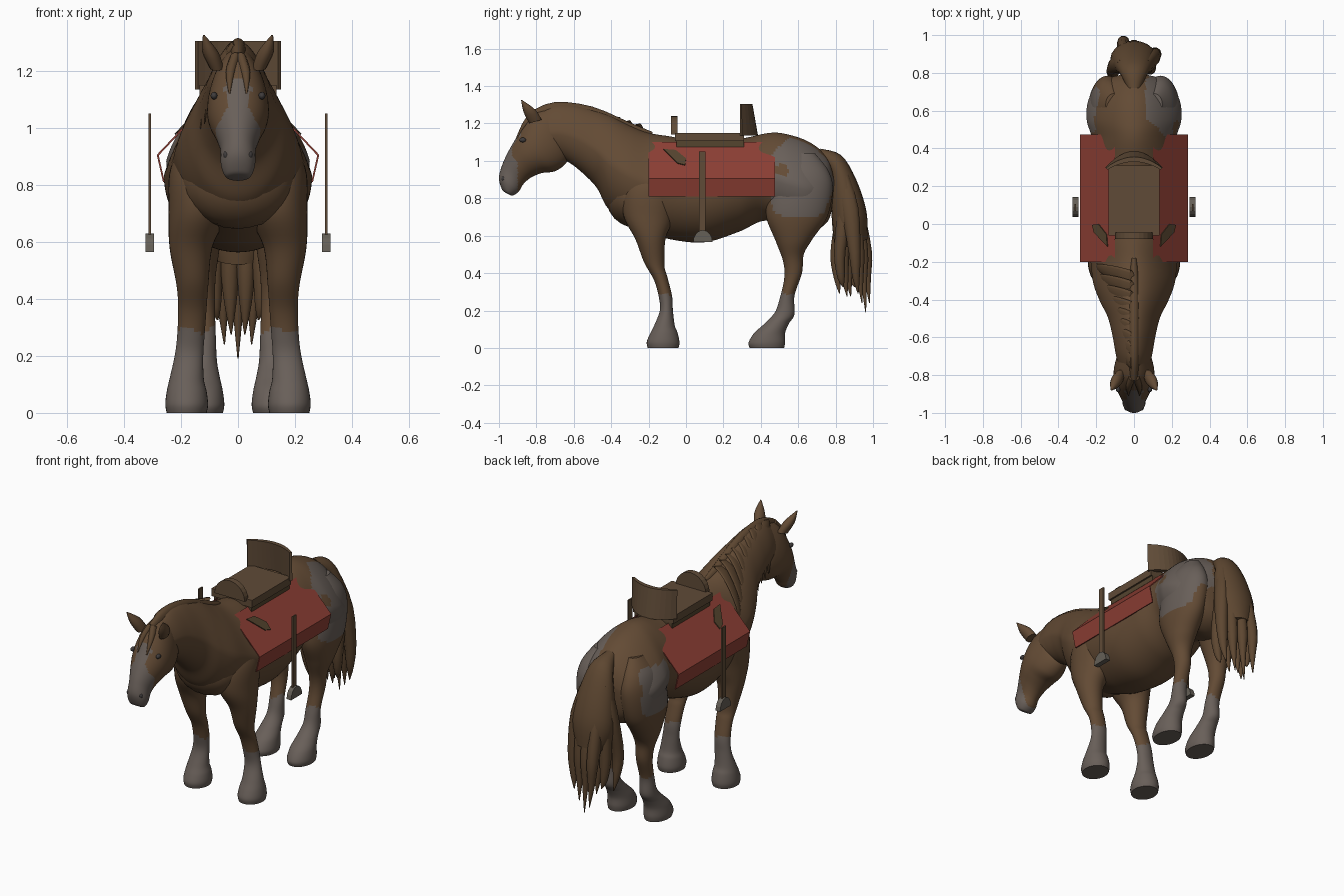
import bpy, bmesh, math
from mathutils import Vector

cube = bpy.data.objects.get("Cube")
if cube:
    bpy.data.objects.remove(cube, do_unlink=True)


def material(name, rgb):
    m = bpy.data.materials.new(name)
    m.use_nodes = True
    m.diffuse_color = (*rgb, 1)
    b = next(n for n in m.node_tree.nodes if n.type == 'BSDF_PRINCIPLED')
    b.inputs["Base Color"].default_value = (*rgb, 1)
    b.inputs["Roughness"].default_value = 0.9
    return m


coat = material("brown coat", (.125, .07, .035))
grey = material("grey markings", (.14, .115, .1))
hair = material("mane hair", (.11, .062, .03))
dark = material("dark eye", (.05, .045, .045))
red = material("red cloth", (.27, .05, .035))
leather = material("saddle leather", (.115, .07, .038))
olive = material("olive leather", (.09, .058, .028))
metal = material("stirrup metal", (.13, .115, .095))


def finish(name, bm, mats, rule=None, smooth=False):
    bmesh.ops.recalc_face_normals(bm, faces=bm.faces[:])
    for f in bm.faces:
        f.smooth = smooth and len(f.verts) <= 4
        if rule:
            f.material_index = rule(f.calc_center_median(), f.normal)
    me = bpy.data.meshes.new(name)
    bm.to_mesh(me)
    bm.free()
    for m in mats:
        me.materials.append(m)
    ob = bpy.data.objects.new(name, me)
    bpy.context.collection.objects.link(ob)


def spline(a, b, c, d, t):
    return [(2*q + (r-p)*t + (2*p-5*q+4*r-s)*t*t + (3*q-p-3*r+s)*t**3) / 2
            for p, q, r, s in zip(a, b, c, d)]


def loft(name, stations, mats, rule=None, segs=16, steps=3, side=1, pinch=0.0):
    """Skin of oval rings; station = edge y, z, opposite edge y, z, half width, centre x."""
    st = [tuple(s) + (0,) * (6 - len(s)) for s in stations]
    n = len(st)
    rows = []
    for i in range(n - 1):
        a, d = st[max(i-1, 0)], st[min(i+2, n-1)]
        rows += [spline(a, st[i], st[i+1], d, k/steps) for k in range(steps)]
    rows.append(st[-1])
    bm = bmesh.new()
    rings = []
    for y1, z1, y2, z2, w, xc in rows:
        ring = []
        for k in range(segs):
            t = 2 * math.pi * k / segs
            s, c = math.sin(t), math.cos(t) * w * (1 - pinch * max(0, math.sin(t)))
            ring.append(bm.verts.new((side * (xc + c), (y1+y2)/2 + (y1-y2)/2*s,
                                      (z1+z2)/2 + (z1-z2)/2*s)))
        rings.append(ring)
    for p, q in zip(rings, rings[1:]):
        for k in range(segs):
            j = (k + 1) % segs
            bm.faces.new((p[k], p[j], q[j], q[k]))
    bm.faces.new(rings[0])
    bm.faces.new(rings[-1])
    finish(name, bm, mats, rule, True)


def prism(name, bottom, top, mat):
    bm = bmesh.new()
    a = [bm.verts.new(p) for p in bottom]
    b = [bm.verts.new(p) for p in top]
    bm.faces.new(a)
    bm.faces.new(b)
    for k in range(len(a)):
        j = (k + 1) % len(a)
        bm.faces.new((a[k], a[j], b[j], b[k]))
    finish(name, bm, [mat])


def box(name, x0, x1, y0, y1, z0, z1, mat):
    base = [(x0, y0), (x1, y0), (x1, y1), (x0, y1)]
    prism(name, [(x, y, z0) for x, y in base], [(x, y, z1) for x, y in base], mat)


def ball(name, centre, scale, mat):
    bm = bmesh.new()
    bmesh.ops.create_icosphere(bm, subdivisions=3, radius=1)
    for v in bm.verts:
        v.co = Vector([c + s*p for c, s, p in zip(centre, scale, v.co)])
    finish(name, bm, [mat], None, True)


# Coat pattern rules
def patch(p, n):
    wob = .25 * math.sin(31*p.y + 2) * math.sin(27*p.z)
    if p.x > .06:
        spot = math.hypot(p.y - .51, p.z - .95) < .035
        return int(abs((p.y-.615)/.165)**3 + abs((p.z-.91)/.215)**3 + wob < 1 and not spot)
    return int(p.x < -.1 and abs((p.y-.6)/.13)**3 + abs((p.z-.85)/.14)**3 + wob < 1)


def leg_rule(p, n):
    return 1 if p.z < .29 + .012*math.sin(60*p.x) else patch(p, n)


def face_rule(p, n):
    width = .038 + .03 * max(0, min(1, (1.1 - p.z)/.08)) + .01*math.sin(40*p.z)
    blaze = n.y < -.2 and abs(p.x) < width and p.z < 1.17
    return int(blaze or (p.y < -.9 and p.z < .96 + .01*math.sin(70*p.y)))


# Torso, neck and chest
loft("body", [
    (.79, .96, .79, .82, .07), (.75, 1.03, .76, .68, .175), (.66, 1.10, .66, .62, .24),
    (.55, 1.14, .55, .64, .25), (.45, 1.15, .42, .68, .22), (.3, 1.12, .28, .62, .245),
    (.1, 1.10, .1, .565, .26), (-.08, 1.13, -.08, .58, .25), (-.2, 1.15, -.2, .62, .23),
    (-.3, 1.19, -.33, .68, .215), (-.4, 1.24, -.42, .75, .18), (-.5, 1.275, -.48, .86, .14),
    (-.6, 1.3, -.57, .95, .115), (-.7, 1.3, -.64, 1.0, .1), (-.79, 1.26, -.7, 1.03, .085),
], [coat, grey], patch, segs=72, steps=10, pinch=.28)
ball("chest", (0, -.28, .815), (.2, .15, .17), coat)

# Head
loft("head", [
    (-.74, 1.28, -.62, 1.06, .07), (-.82, 1.25, -.64, .99, .095), (-.87, 1.19, -.70, .945, .108),
    (-.91, 1.12, -.77, .935, .102), (-.95, 1.05, -.83, .91, .08), (-.982, .98, -.87, .875, .062),
    (-1.0, .91, -.895, .835, .06), (-.985, .85, -.925, .815, .045), (-.965, .83, -.94, .817, .02),
], [coat, grey], face_rule, segs=48, steps=8)

# Paired parts of the animal
front_leg = [
    (-.27, 1.0, -.12, 1.0, .03, .12), (-.33, .86, -.05, .87, .085, .15),
    (-.335, .71, -.07, .69, .1, .143),
    (-.27, .58, -.11, .58, .075, .165), (-.225, .46, -.115, .44, .056, .16),
    (-.17, .36, -.1, .38, .05, .16), (-.145, .27, -.075, .28, .048, .165),
    (-.14, .2, -.07, .2, .05, .172), (-.17, .12, -.06, .12, .06, .18),
    (-.195, .07, -.045, .08, .07, .18), (-.21, .03, -.035, .03, .075, .18),
    (-.205, 0, -.04, 0, .07, .18)]
hind_leg = [
    (.57, 1.04, .69, 1.04, .04, .11), (.48, .95, .76, .95, .08, .135),
    (.44, .83, .785, .85, .1, .14),
    (.43, .7, .755, .7, .095, .145), (.48, .57, .675, .58, .075, .14),
    (.52, .46, .63, .5, .052, .13), (.525, .37, .62, .4, .044, .125),
    (.5, .26, .58, .28, .042, .12), (.475, .19, .58, .18, .046, .12),
    (.42, .13, .55, .13, .055, .12), (.365, .08, .53, .08, .066, .12),
    (.335, .03, .53, .03, .072, .12), (.34, 0, .525, 0, .067, .12)]
for side, tag in ((1, "left"), (-1, "right")):
    loft(tag + "_front_leg", front_leg, [coat, grey], leg_rule, 32, 6, side)
    loft(tag + "_hind_leg", hind_leg, [coat, grey], leg_rule, 48, 8, side)
    loft(tag + "_ear", [(-.84, 1.2, -.77, 1.22, .025, .075), (-.87, 1.26, -.805, 1.275, .028, .098),
                        (-.882, 1.325, -.876, 1.325, .003, .12)], [coat], None, 10, 3, side)
    ball(tag + "_eye", (side*.084, -.873, 1.112), (.012, .018, .013), dark)
    ball(tag + "_nostril", (side*.04, -.975, .905), (.012, .012, .014), dark)

# Mane: crest ridge, locks falling to one side, and forelock
loft("mane_crest", [(-.83, 1.265, -.8, 1.2, .02), (-.7, 1.315, -.69, 1.22, .03),
                    (-.5, 1.29, -.49, 1.2, .03), (-.3, 1.205, -.3, 1.1, .03),
                    (-.18, 1.155, -.18, 1.1, .015)], [hair])
for i in range(9):
    y = -.73 + i*.055
    w, top = .088 + .27*(y + .73), 1.29 - .31*max(0, y + .64)
    path = []
    for k in range(6):
        a = math.radians(5 + k*18)
        z, half = top - .25*(1 - math.cos(a)), .045*(1 - (k/5.3)**2)
        x = w * math.sin(a) * (1 - .28*max(0, math.cos(a)))
        path.append((y - half + .015*k, z, y + half + .015*k, z + .02, .015*(1 - k/6), -x))
    loft("mane_lock_%d" % (i+1), path, [hair], segs=8)
for i, x in enumerate((-.03, .03)):
    loft("forelock_%d" % (i+1), [(-.83, 1.265, -.78, 1.23, .02, x*.3),
                                 (-.875, 1.2, -.85, 1.19, .016, x*.9),
                                 (-.91, 1.12, -.9, 1.12, .003, x)], [hair], segs=8)

# Tail: full upper part splitting into pointed strands
loft("tail_top", [(.72, 1.065, .72, 1.0, .035), (.83, 1.03, .77, .92, .075),
                  (.91, .9, .775, .77, .11), (.965, .73, .785, .62, .125),
                  (.97, .58, .8, .52, .09)], [hair], segs=20, steps=4)
for i in range(9):
    x = (i - 4) * .028
    y = .81 + .16 * ((i * 4) % 9) / 8
    tip = .19 + .1 * abs(i - 4) / 4 + .06 * (i % 2)
    loft("tail_strand_%d" % (i+1), [
        (.87, .93, .8, .87, .025, x*.6), (y*.4+.56, .75, y*.4+.47, .7, .035, x*.9),
        (y+.025, .52, y-.04, .5, .033, x), (y+.02, .38, y-.02, .37, .02, x*.95),
        (y+.013, tip, y+.009, tip, .002, x*.85)], [hair], segs=10)


# Saddle cloth, its marks, and the stirrups
def slope_x(z):
    return .1 + (1.1 - z) * .95


mark = [(-.12, 1.06), (-.055, 1.055), (0, 1.01), (-.005, .975), (-.045, .985)]
for side, tag in ((1, "left"), (-1, "right")):
    line = [(.1, 1.1), (.285, .905), (.263, .81), (.257, .81), (.278, .903), (.1, 1.092)]
    prism(tag + "_saddle_cloth", [(side*x, -.2, z) for x, z in line],
          [(side*x, .475, z) for x, z in line], red)
    prism(tag + "_cloth_mark", [(side*slope_x(z), y, z) for y, z in mark],
          [(side*(slope_x(z) + .004), y, z + .004) for y, z in mark], olive)
    x0, x1 = sorted((side*.306, side*.314))
    box(tag + "_stirrup_strap", x0, x1, .07, .105, .6, 1.05, leather)
    arc = [(.09 + .052*math.cos(math.pi*k/8), .565 + .065*math.sin(math.pi*k/8)) for k in range(9)]
    prism(tag + "_stirrup", [(side*.295, y, z) for y, z in arc],
          [(side*.325, y, z) for y, z in arc], metal)

# Saddle: pad, seat, rounded front and curved backrest
box("saddle_pad", -.125, .125, -.05, .31, 1.075, 1.105, olive)
box("saddle_seat", -.135, .135, -.06, .31, 1.105, 1.15, leather)
dome = [(.1*math.cos(math.pi*k/12), 1.14 + .1*math.sin(math.pi*k/12)) for k in range(13)]
prism("saddle_front", [(x, -.08, z) for x, z in dome], [(x, -.045, z) for x, z in dome], leather)
xs = [.15 * k / 6 for k in range(-6, 7)]
plan = [(x, .3 + .085*(1 - (x/.15)**2)) for x in xs]
plan += [(x*.93, .288 + .06*(1 - (x/.15)**2)) for x in reversed(xs)]
prism("saddle_back", [(x, y, 1.135) for x, y in plan],
      [(x, y - .03*(y - .288)/.097, 1.305) for x, y in plan], leather)
